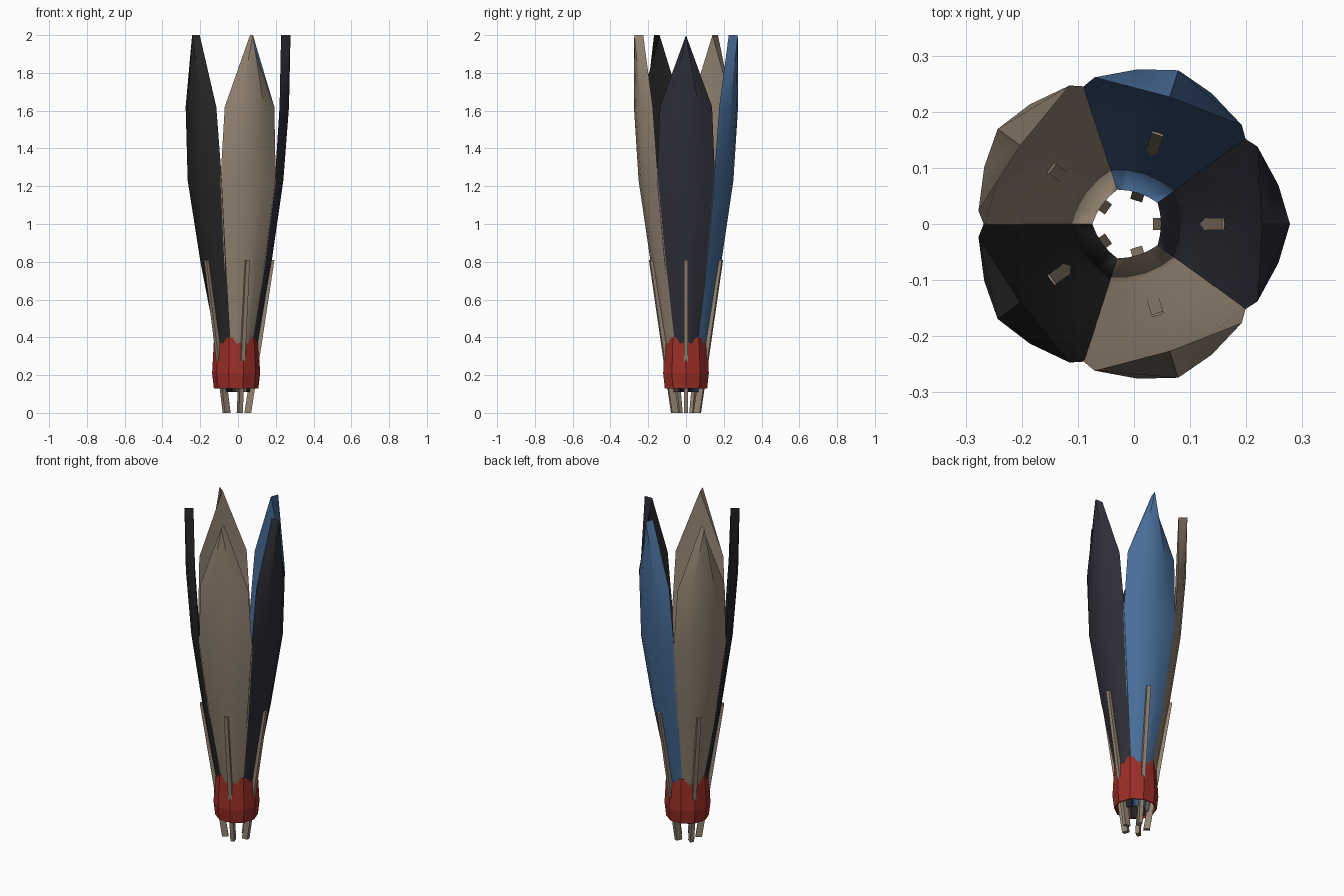
import bpy, bmesh, math

if "Cube" in bpy.data.objects:
    bpy.data.objects.remove(bpy.data.objects["Cube"])

CX = -0.01  # the five-fold axis sits slightly left of the bounding centre


def material(name, rgb):
    m = bpy.data.materials.new(name)
    m.diffuse_color = (*rgb, 1)
    m.use_nodes = True
    m.node_tree.nodes["Principled BSDF"].inputs["Base Color"].default_value = m.diffuse_color
    return m


navy = material("dark navy", (0.027, 0.027, 0.040))
blue = material("blue", (0.065, 0.155, 0.32))
tan = material("tan", (0.30, 0.235, 0.17))
black = material("black", (0.020, 0.020, 0.020))
red = material("red", (0.33, 0.027, 0.020))


def make(name, rings, mat, angle, smooth, capped=True, loop=False):
    """Skin a stack of closed rings, then turn it round the central axis."""
    bm = bmesh.new()
    rows = [[bm.verts.new(p) for p in ring] for ring in rings]
    n = len(rows[0])
    pairs = list(zip(rows, rows[1:]))
    if loop:
        pairs.append((rows[-1], rows[0]))
    for a, b in pairs:
        for k in range(n):
            bm.faces.new((a[k], a[(k + 1) % n], b[(k + 1) % n], b[k]))
    if capped:
        bm.faces.new(rows[0])
        bm.faces.new(rows[-1])
    bmesh.ops.remove_doubles(bm, verts=bm.verts, dist=0.0005)
    bmesh.ops.recalc_face_normals(bm, faces=bm.faces)
    me = bpy.data.meshes.new(name)
    bm.to_mesh(me)
    bm.free()
    me.materials.append(mat)
    ob = bpy.data.objects.new(name, me)
    bpy.context.collection.objects.link(ob)
    ob.location.x = CX
    ob.rotation_euler.z = angle
    if smooth:
        bpy.ops.object.select_all(action='DESELECT')
        ob.select_set(True)
        bpy.context.view_layer.objects.active = ob
        bpy.ops.object.shade_smooth_by_angle(angle=math.radians(30))
    return ob


# blade rows: height, edge radius, outer radius, inner radius, half width
ROWS = [(0.11, 0.052, 0.075, 0.058, 0.038),
        (0.40, 0.088, 0.122, 0.102, 0.068),
        (0.80, 0.150, 0.188, 0.170, 0.115),
        (1.23, 0.205, 0.250, 0.220, 0.154),
        (1.62, 0.230, 0.280, 0.238, 0.138)]


def blade_rings():
    rings = []
    for z, s, o, i, w in ROWS:
        outer = [(s + (o - s) * (1 - t * t), w * t, z) for t in (-1, -0.5, 0, 0.5, 1)]
        inner = [(s + (i - s) * (1 - t * t), w * t, z) for t in (0.5, 0, -0.5)]
        rings.append(outer + inner)
    # the tip closes to a short radial ridge
    out, inn = (0.288, 0, 2.0), (0.238, 0, 2.0)
    rings.append([inn, out, out, out, inn, inn, inn, inn])
    return rings


def rod_rings():
    rings = []
    for r, z in ((0.062, 0.0), (0.185, 0.81)):
        d, w = 0.018, 0.011
        rings.append([(r - d, -w, z), (r + d, -w, z), (r + d, w, z), (r - d, w, z)])
    return rings


# five blades with a thin rod on each
for k, mat in enumerate((navy, blue, tan, black, tan)):
    a = math.radians(72 * k)
    make(f"blade_{k + 1}", blade_rings(), mat, a, True, capped=False)
    make(f"rod_{k + 1}", rod_rings(), tan, a, False)

# base caps of the blades
for k in range(5):
    me = bpy.data.objects[f"blade_{k + 1}"].data
    bm = bmesh.new()
    bm.from_mesh(me)
    bmesh.ops.holes_fill(bm, edges=[e for e in bm.edges if e.is_boundary])
    bmesh.ops.recalc_face_normals(bm, faces=bm.faces)
    bm.to_mesh(me)
    bm.free()

# ten-sided open collar
profile = [(0.118, 0.13), (0.127, 0.21), (0.117, 0.40), (0.112, 0.40), (0.120, 0.21), (0.112, 0.13)]
collar = [[(r * math.cos(math.radians(36 * j)), r * math.sin(math.radians(36 * j)), z)
           for j in range(10)] for r, z in profile]
make("collar", collar, red, 0, False, capped=False, loop=True)
